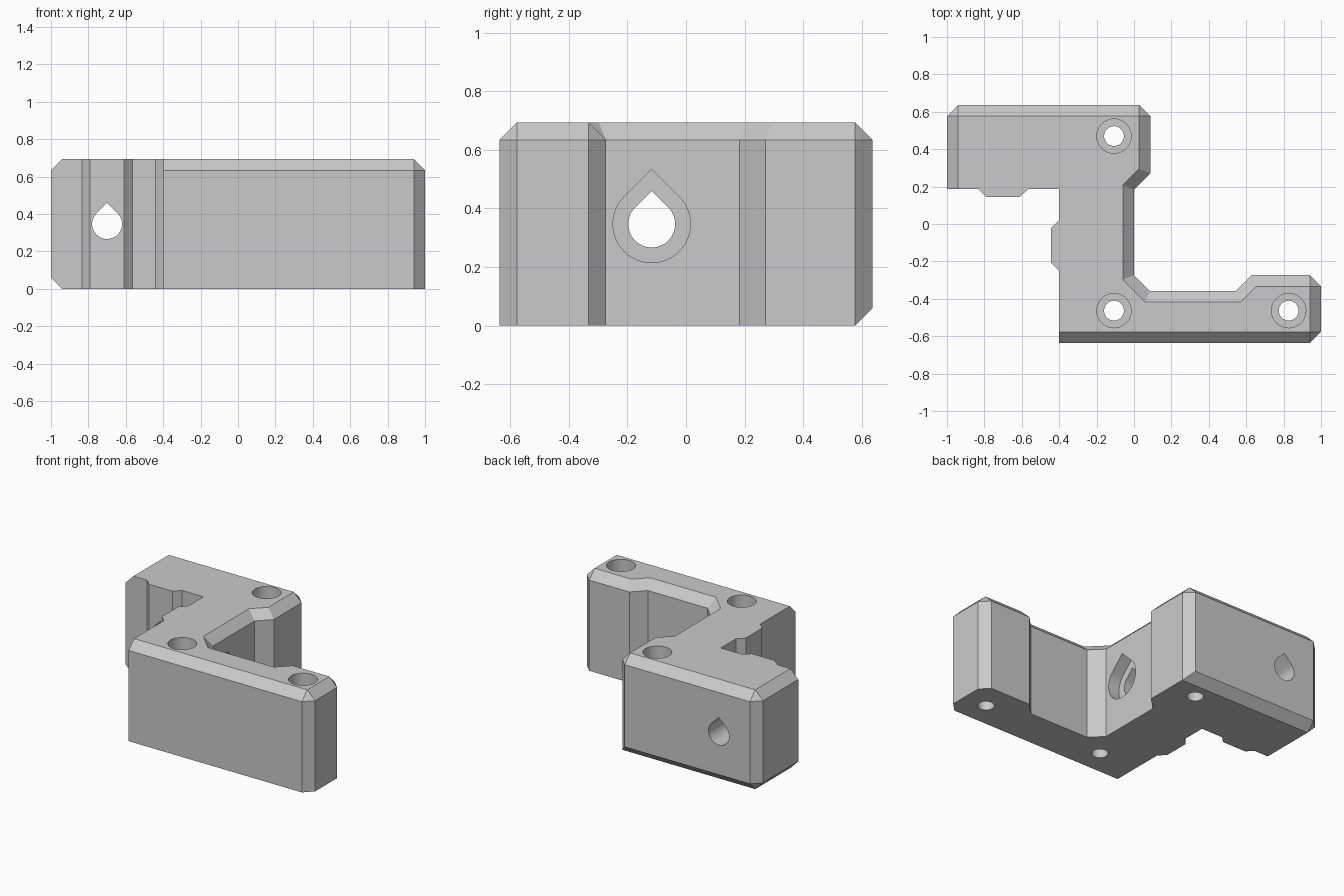
import bpy
import bmesh
import math
from mathutils import Vector

cube = bpy.data.objects.get("Cube")
if cube:
    bpy.data.objects.remove(cube)

HEIGHT, CHAMFER = 0.694, 0.06

grey = bpy.data.materials.new("plain grey")
grey.use_nodes = True
colour = (0.59, 0.59, 0.59, 1)
grey.diffuse_color = colour
grey.node_tree.nodes["Principled BSDF"].inputs["Base Color"].default_value = colour

# Plan outline; T / B: the edge starting here is chamfered at top / bottom,
# C: the upright corner itself is chamfered
OUTLINE = [
    (-0.4, -0.637, "T"), (1, -0.637, "TC"), (1, -0.273, "TC"),
    (0.63, -0.273, "T"), (0.545, -0.358, "T"), (0.085, -0.358, "T"),
    (0, -0.273, "T"), (0, 0.183, "T"), (0.088, 0.271, "T"),
    (0.088, 0.637, "TBC"), (-1, 0.637, "TBC"), (-1, 0.188, ""),
    (-0.835, 0.188, ""), (-0.79, 0.145, ""), (-0.61, 0.145, ""),
    (-0.565, 0.188, ""), (-0.4, 0.188, ""), (-0.4, 0.02, ""),
    (-0.445, -0.025, ""), (-0.445, -0.205, ""), (-0.4, -0.25, ""),
]


def make_object(name, bm):
    bmesh.ops.recalc_face_normals(bm, faces=bm.faces)
    mesh = bpy.data.meshes.new(name)
    bm.to_mesh(mesh)
    bm.free()
    mesh.materials.append(grey)
    obj = bpy.data.objects.new(name, mesh)
    bpy.context.collection.objects.link(obj)
    return obj


def loft(name, rings):
    """Close a stack of equally long rings into a solid."""
    bm = bmesh.new()
    loops = [[bm.verts.new(p) for p in ring] for ring in rings]
    count = len(loops[0])
    for low, high in zip(loops, loops[1:]):
        for i in range(count):
            j = (i + 1) % count
            bm.faces.new((low[i], low[j], high[j], high[i]))
    bm.faces.new(loops[0][::-1])
    bm.faces.new(loops[-1])
    bmesh.ops.remove_doubles(bm, verts=bm.verts, dist=0.0001)
    return make_object(name, bm)


def ring(z, key):
    """Outline at height z, with the edges flagged by key moved inwards."""
    points = []
    for i, (x, y, flags) in enumerate(OUTLINE):
        before, after = OUTLINE[i - 1], OUTLINE[(i + 1) % len(OUTLINE)]
        p = Vector((x, y))
        a = (p - Vector(before[:2])).normalized()
        b = (Vector(after[:2]) - p).normalized()
        da = CHAMFER if key in before[2] else 0
        db = CHAMFER if key in flags else 0
        if "C" in flags and not (da or db):
            pair = [p - a * CHAMFER, p + b * CHAMFER]
        else:
            # Intersection of the two shifted edge lines
            cross = a.x * b.y - a.y * b.x
            q = p + (b * da - a * db) / cross
            pair = [q, q] if "C" in flags else [q]
        points += [(q.x, q.y, z) for q in pair]
    return points


body = loft("bracket_body", [ring(0, "B"), ring(CHAMFER, "none"),
                             ring(HEIGHT - CHAMFER, "none"), ring(HEIGHT, "T")])


def drill(axis, u, v, radius, start, end):
    """Cut a round upright hole, or a teardrop hole along x or y."""
    steps = 36
    if axis == "z":
        angles = [math.tau * i / steps for i in range(steps)]
    else:
        angles = [math.radians(135 + 270 * i / steps) for i in range(steps + 1)]
    profile = [(u + radius * math.cos(t), v + radius * math.sin(t)) for t in angles]
    if axis != "z":
        profile.append((u, v + radius * math.sqrt(2)))
    place = {"x": lambda p, w: (w, p[0], p[1]),
             "y": lambda p, w: (p[0], w, p[1]),
             "z": lambda p, w: (p[0], p[1], w)}[axis]
    cutter = loft("hole_cutter", [[place(p, w) for p in profile] for w in (start, end)])
    cutter.hide_render = True
    cut = body.modifiers.new("hole", "BOOLEAN")
    cut.operation = "DIFFERENCE"
    cut.solver = "EXACT"
    cut.object = cutter
    bpy.context.view_layer.objects.active = body
    bpy.ops.object.modifier_apply(modifier=cut.name)
    bpy.data.objects.remove(cutter)


# Upright screw holes with counterbores
for x, y in ((-0.107, 0.47), (-0.107, -0.463), (0.827, -0.463)):
    drill("z", x, y, 0.053, -1, 1)
    drill("z", x, y, 0.092, HEIGHT / 2, 1)

# Sideways teardrop holes through the two raised pads
MIDDLE = HEIGHT / 2
drill("y", -0.7, MIDDLE, 0.08, -0.2, 1)
drill("x", -0.117, MIDDLE, 0.08, -0.7, 0.3)
drill("x", -0.117, MIDDLE, 0.132, -0.085, 0.3)

# Smooth bores, crisp edges
bpy.ops.object.select_all(action="DESELECT")
body.select_set(True)
bpy.context.view_layer.objects.active = body
bpy.ops.object.shade_smooth_by_angle(angle=math.radians(25))
